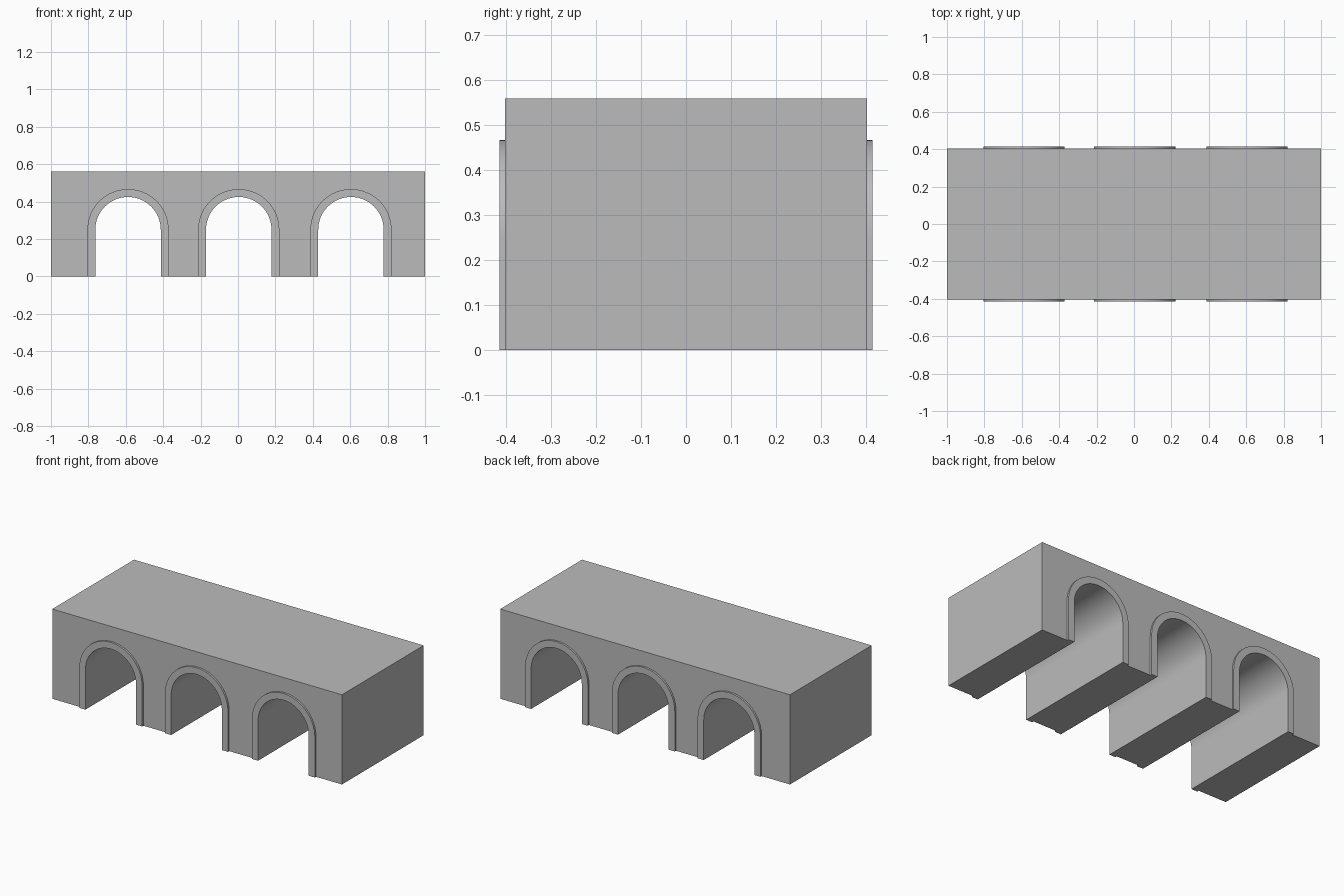
import bpy, bmesh, math

cube = bpy.data.objects.get("Cube")
if cube:
    bpy.data.objects.remove(cube, do_unlink=True)

HALF_LENGTH, HEIGHT, HALF_DEPTH = 1.0, 0.56, 0.403
TRIM_DEPTH = 0.012
SPRING = 0.25                      # height where the round part starts
INNER, OUTER = 0.175, 0.217
CENTRES = {"right": -0.588, "middle": 0.004, "left": 0.604}
STEPS = 32

stone = bpy.data.materials.new("grey_stone")
stone.use_nodes = True
GREY = (0.5, 0.5, 0.5, 1)
stone.diffuse_color = GREY
stone.node_tree.nodes["Principled BSDF"].inputs["Base Color"].default_value = GREY


def arch(cx, radius):
    """Outline of an arch from its left foot over the top to its right foot."""
    curve = []
    for i in range(STEPS + 1):
        a = math.pi * (1 - i / STEPS)
        curve.append((cx + radius * math.cos(a), SPRING + radius * math.sin(a)))
    return [(cx - radius, 0)] + curve + [(cx + radius, 0)]


def extrude_profile(name, outline, y0, y1):
    """Closed outline in x and z, extruded along y."""
    bm = bmesh.new()
    face = bm.faces.new([bm.verts.new((x, y0, z)) for x, z in outline])
    result = bmesh.ops.extrude_face_region(bm, geom=[face])
    moved = [v for v in result["geom"] if isinstance(v, bmesh.types.BMVert)]
    bmesh.ops.translate(bm, verts=moved, vec=(0, y1 - y0, 0))
    if not face.is_valid or len(bm.faces) < len(outline) + 2:
        bm.faces.ensure_lookup_table()
    bmesh.ops.recalc_face_normals(bm, faces=bm.faces)
    bmesh.ops.triangulate(bm, faces=[f for f in bm.faces if len(f.verts) > 4])
    mesh = bpy.data.meshes.new(name)
    bm.to_mesh(mesh)
    bm.free()
    mesh.materials.append(stone)
    obj = bpy.data.objects.new(name, mesh)
    bpy.context.collection.objects.link(obj)
    bpy.ops.object.select_all(action="DESELECT")
    obj.select_set(True)
    bpy.context.view_layer.objects.active = obj
    bpy.ops.object.shade_smooth_by_angle(angle=math.radians(30))
    return obj


# Bridge body with three tunnels running through it
outline = [(-HALF_LENGTH, HEIGHT), (-HALF_LENGTH, 0)]
for cx in CENTRES.values():
    outline += arch(cx, INNER)
outline += [(HALF_LENGTH, 0), (HALF_LENGTH, HEIGHT)]
extrude_profile("bridge_body", outline, -HALF_DEPTH, HALF_DEPTH)

# Raised trim around each opening, front and back
for side, cx in CENTRES.items():
    band = arch(cx, OUTER) + arch(cx, INNER)[::-1]
    for end, sign in (("front", -1), ("back", 1)):
        extrude_profile(f"{end}_{side}_arch_trim", band,
                        sign * HALF_DEPTH, sign * (HALF_DEPTH + TRIM_DEPTH))
